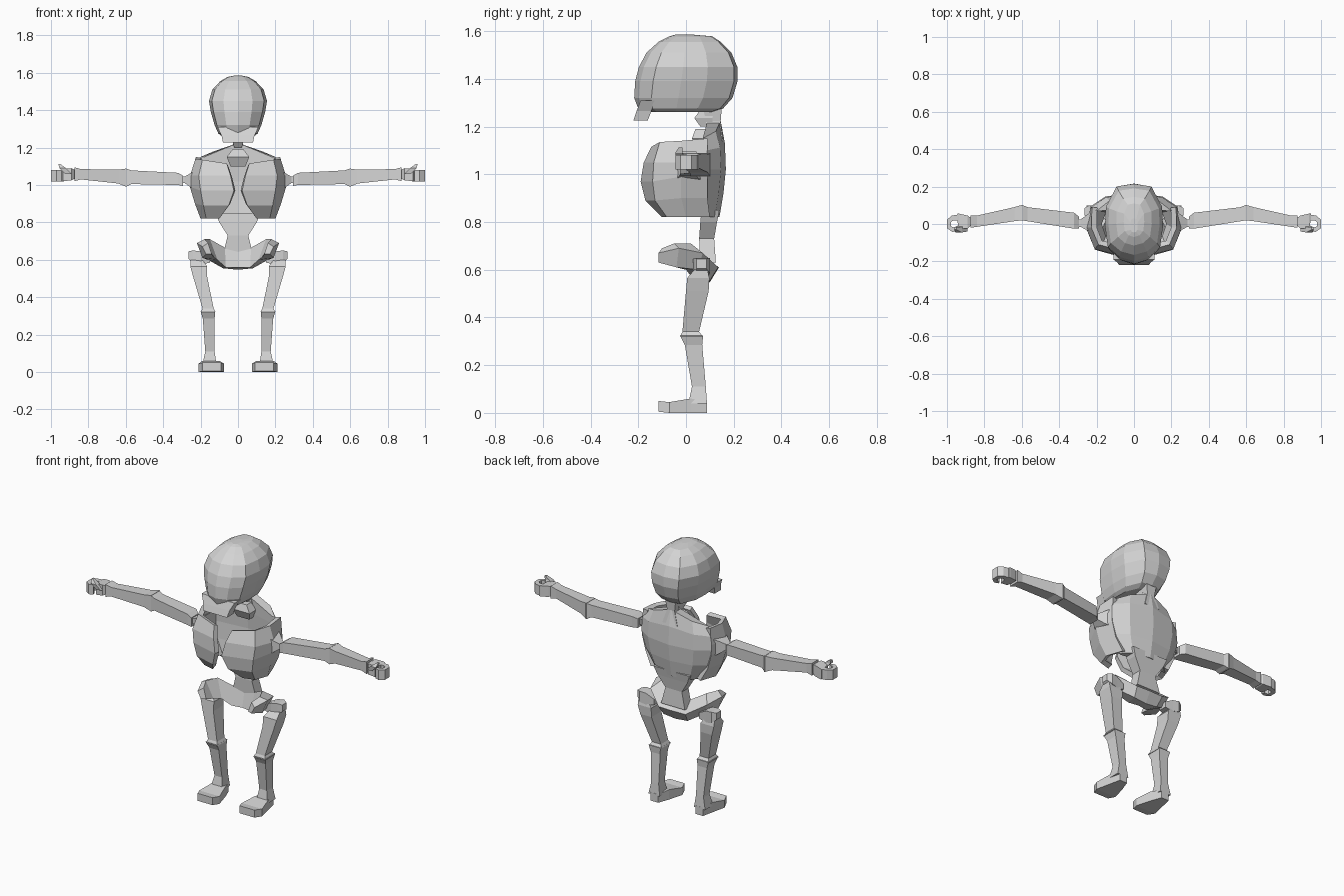
import bpy, bmesh
from mathutils import Vector

bone = bpy.data.materials.new("light grey")
bone.diffuse_color = (0.66, 0.66, 0.66, 1)


def finish(name, bm, mirror):
    me = bpy.data.meshes.new(name)
    bm.to_mesh(me)
    bm.free()
    me.materials.append(bone)
    ob = bpy.data.objects.new(name, me)
    bpy.context.collection.objects.link(ob)
    if mirror:
        ob.modifiers.new("mirror", 'MIRROR').use_clip = True
    return ob


def loft(name, rings, mirror=False):
    """Skin a list of equal-length rings and cap both ends."""
    bm = bmesh.new()
    rows = [[bm.verts.new(p) for p in r] for r in rings]
    n = len(rows[0])
    for a, b in zip(rows, rows[1:]):
        for i in range(n):
            j = (i + 1) % n
            bm.faces.new((a[i], a[j], b[j], b[i]))
    bm.faces.new(rows[0][::-1])
    bm.faces.new(rows[-1])
    bmesh.ops.recalc_face_normals(bm, faces=bm.faces[:])
    return finish(name, bm, mirror)


def zr(z, x0, x1, y0, y1):          # rectangular ring across z
    return [(x0, y0, z), (x1, y0, z), (x1, y1, z), (x0, y1, z)]


def xr(x, y0, y1, z0, z1):          # rectangular ring across x
    return [(x, y0, z0), (x, y1, z0), (x, y1, z1), (x, y0, z1)]


def yr(y, x0, x1, z0, z1):          # rectangular ring across y
    return [(x0, y, z0), (x1, y, z0), (x1, y, z1), (x0, y, z1)]


# skull: faceted horizontal rings with a centre ridge at the front
half = [(0, -1), (0.5, -0.9), (0.9, -0.65), (1, -0.1), (0.97, 0.4), (0.6, 0.93), (0, 1)]
outline = half + [(-x, y) for x, y in half[-2:0:-1]]
skull = []
for z, yf, yb, w in [(1.26, -0.17, 0.11, 0.085), (1.275, -0.20, 0.155, 0.105),
                     (1.32, -0.217, 0.195, 0.125), (1.39, -0.213, 0.216, 0.145),
                     (1.45, -0.197, 0.215, 0.155), (1.51, -0.165, 0.19, 0.137),
                     (1.555, -0.115, 0.145, 0.095), (1.578, -0.07, 0.11, 0.055),
                     (1.585, -0.045, 0.03, 0.02)]:
    c, h = (yf + yb) / 2, (yb - yf) / 2
    skull.append([(x * w, c + y * h, z) for x, y in outline])
loft("skull", skull)

# upper jaw below the face
loft("jaw", [zr(1.31, -0.11, 0.11, -0.19, -0.13),
             zr(1.265, -0.088, 0.088, -0.207, -0.145),
             zr(1.226, -0.08, 0.08, -0.22, -0.16)])

# neck and its front knob
loft("neck", [zr(1.28, -0.035, 0.035, 0.07, 0.15), zr(1.22, -0.025, 0.025, 0.085, 0.145),
              zr(1.14, -0.05, 0.05, 0.08, 0.155)])
loft("neck_knob", [zr(1.27, -0.025, 0.025, 0.06, 0.12), zr(1.235, -0.03, 0.03, 0.035, 0.11),
                   zr(1.20, -0.02, 0.02, 0.06, 0.11)])
loft("collar", [zr(1.19, -0.03, 0.03, 0.04, 0.12), zr(1.15, -0.06, 0.06, 0.025, 0.1),
                zr(1.10, -0.04, 0.04, 0.05, 0.1)])


# curved back plate, sloping from the neck to the shoulders
def back_ring(z, drop, w, yf, yb):
    return [(-w, yb - 0.075, z - drop), (-w * 0.9, yf, z - drop), (0, yf + 0.02, z),
            (w * 0.9, yf, z - drop), (w, yb - 0.075, z - drop),
            (w * 0.65, yb - 0.02, z - drop * 0.6), (0, yb, z),
            (-w * 0.65, yb - 0.02, z - drop * 0.6)]


loft("back_plate", [back_ring(1.225, 0.075, 0.20, 0.07, 0.145),
                    back_ring(1.13, 0.03, 0.23, 0.07, 0.163),
                    back_ring(1.02, 0, 0.235, 0.075, 0.167),
                    back_ring(0.92, 0, 0.215, 0.07, 0.157),
                    back_ring(0.82, 0, 0.165, 0.06, 0.14)])

# hollow rib plates wrapping from the chest to the back
bm = bmesh.new()
rib_rows = [
    [(0.06, -0.145, 1.115), (0.19, -0.11, 1.135), (0.228, -0.02, 1.14), (0.225, 0.09, 1.15)],
    [(0.04, -0.177, 1.05), (0.21, -0.135, 1.05), (0.256, -0.02, 1.05), (0.232, 0.09, 1.05)],
    [(0.022, -0.19, 0.97), (0.20, -0.14, 0.97), (0.257, -0.02, 0.99), (0.232, 0.09, 0.99)],
    [(0.05, -0.17, 0.89), (0.185, -0.13, 0.89), (0.23, -0.02, 0.9), (0.208, 0.09, 0.9)],
    [(0.10, -0.10, 0.82), (0.17, -0.08, 0.82), (0.20, 0.0, 0.82), (0.165, 0.10, 0.82)]]
grid = [[bm.verts.new(p) for p in r] for r in rib_rows]
for a, b in zip(grid, grid[1:]):
    for i in range(3):
        bm.faces.new((a[i], a[i + 1], b[i + 1], b[i]))
bm.normal_update()
for f in bm.faces:
    if f.normal.dot(f.calc_center_median() - Vector((0.1, 0, 0.98))) < 0:
        f.normal_flip()
ribs = finish("rib_plate", bm, False)
thick = ribs.modifiers.new("thickness", 'SOLIDIFY')
thick.thickness, thick.offset = 0.03, -1
ribs.modifiers.new("mirror", 'MIRROR')

# waist
loft("waist", [zr(0.85, -0.12, 0.12, 0.065, 0.14), zr(0.80, -0.10, 0.10, 0.06, 0.13),
               zr(0.73, -0.055, 0.055, 0.055, 0.118), zr(0.63, -0.08, 0.08, 0.06, 0.125)])

# pelvis: centre basin bending into forward hip wings
loft("pelvis", [
    [(0, 0.04, 0.56), (0, 0.10, 0.547), (0, 0.138, 0.61), (0, 0.06, 0.645)],
    [(0.065, 0.03, 0.56), (0.08, 0.10, 0.555), (0.09, 0.135, 0.61), (0.07, 0.06, 0.665)],
    [(0.11, 0.00, 0.60), (0.16, 0.05, 0.60), (0.19, 0.07, 0.67), (0.15, 0.02, 0.71)],
    [(0.13, -0.05, 0.615), (0.19, -0.04, 0.61), (0.22, -0.03, 0.69), (0.18, -0.05, 0.71)],
    [(0.14, -0.105, 0.63), (0.17, -0.115, 0.63), (0.19, -0.115, 0.67), (0.16, -0.10, 0.69)]],
    mirror=True)

# legs
loft("hip_joint", [xr(0.15, 0.04, 0.09, 0.585, 0.62), xr(0.20, 0.03, 0.095, 0.575, 0.645),
                   xr(0.24, 0.035, 0.10, 0.585, 0.65), xr(0.265, 0.045, 0.085, 0.605, 0.645)],
     mirror=True)
loft("thigh", [zr(0.60, 0.19, 0.255, 0.035, 0.09), zr(0.565, 0.165, 0.255, 0.005, 0.098),
               zr(0.51, 0.165, 0.24, 0.0, 0.095), zr(0.34, 0.13, 0.19, -0.015, 0.055),
               zr(0.32, 0.12, 0.20, -0.025, 0.07)], mirror=True)
loft("shin", [zr(0.325, 0.122, 0.20, -0.025, 0.072), zr(0.285, 0.125, 0.188, -0.005, 0.068),
              zr(0.11, 0.125, 0.175, 0.025, 0.083), zr(0.04, 0.115, 0.19, 0.01, 0.088)],
     mirror=True)
loft("foot", [yr(0.088, 0.125, 0.175, 0, 0.05), yr(0.02, 0.10, 0.19, 0, 0.06),
              yr(-0.07, 0.075, 0.21, 0, 0.045), yr(-0.115, 0.09, 0.19, 0.005, 0.05)],
     mirror=True)

# arms
loft("shoulder_joint", [xr(0.20, -0.04, 0.09, 0.96, 1.09), xr(0.25, -0.035, 0.05, 0.985, 1.065),
                        xr(0.285, -0.015, 0.025, 1.01, 1.045),
                        xr(0.32, -0.015, 0.025, 1.01, 1.045)], mirror=True)
loft("upper_arm", [xr(0.295, -0.025, 0.04, 0.995, 1.05), xr(0.32, -0.025, 0.06, 1.0, 1.065),
                   xr(0.57, 0.015, 0.09, 1.005, 1.078), xr(0.60, 0.02, 0.103, 0.99, 1.088)],
     mirror=True)
loft("forearm", [xr(0.595, 0.02, 0.103, 0.99, 1.088), xr(0.64, 0.015, 0.09, 1.008, 1.082),
                 xr(0.84, -0.015, 0.045, 1.03, 1.085), xr(0.875, -0.02, 0.045, 1.02, 1.095)],
     mirror=True)
loft("palm", [xr(0.87, -0.005, 0.03, 1.035, 1.08), xr(0.89, -0.025, 0.045, 1.025, 1.09),
              xr(0.935, -0.025, 0.055, 1.02, 1.085), xr(0.945, 0.015, 0.055, 1.02, 1.08)],
     mirror=True)

# curled fingers: a bent strip, and the thumb standing over them
path = [((0.93, 0.052), (0.93, 0.02)), ((0.975, 0.045), (0.965, 0.02)),
        ((1.0, 0.022), (0.978, 0.01)), ((1.0, -0.022), (0.978, -0.012)),
        ((0.97, -0.043), (0.96, -0.02)), ((0.945, -0.035), (0.95, -0.018))]
loft("fingers", [[(*o, 1.02), (*o, 1.08), (*i, 1.08), (*i, 1.02)] for o, i in path], mirror=True)
loft("thumb", [zr(1.06, 0.89, 0.925, -0.04, 0.0), zr(1.09, 0.92, 0.955, -0.045, -0.015),
               zr(1.112, 0.95, 0.96, -0.03, -0.015)], mirror=True)
